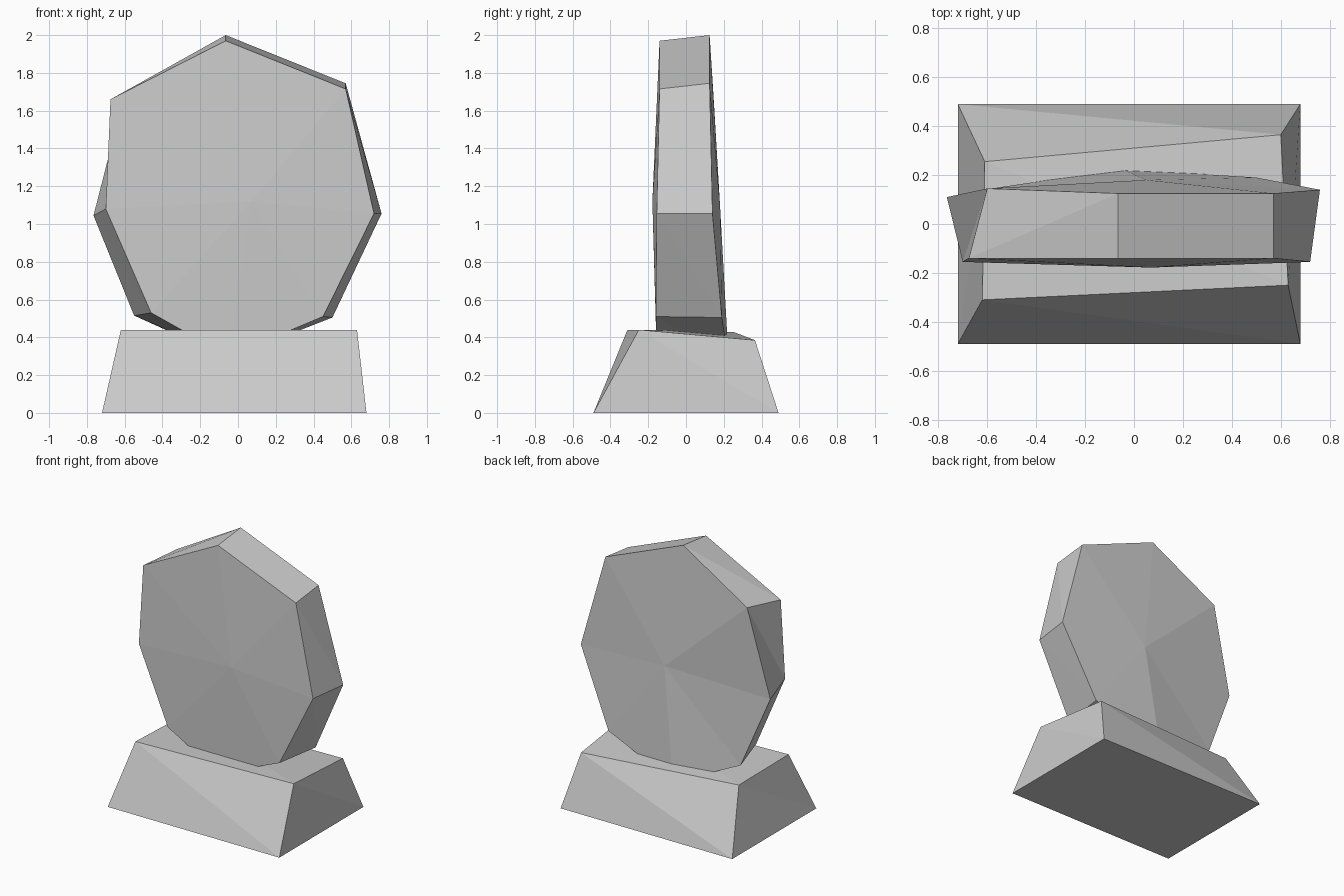
import bpy
import bmesh

# Remove the default cube
default_cube = bpy.data.objects.get("Cube")
if default_cube:
    bpy.data.objects.remove(default_cube, do_unlink=True)


def make_material(name, colour):
    material = bpy.data.materials.new(name)
    material.use_nodes = True
    material.diffuse_color = colour
    material.node_tree.nodes["Principled BSDF"].inputs["Base Color"].default_value = colour
    return material


def bridge_rings(bm, first, second):
    """Join two equal rings with a band of triangles."""
    count = len(first)
    for index in range(count):
        following = (index + 1) % count
        bm.faces.new((first[index], first[following], second[following]))
        bm.faces.new((first[index], second[following], second[index]))


def fan_cap(bm, ring, centre):
    """Close a ring with triangles that meet at a centre point."""
    middle = bm.verts.new(centre)
    for index, vertex in enumerate(ring):
        bm.faces.new((vertex, ring[(index + 1) % len(ring)], middle))


def finish_object(bm, name, material):
    bmesh.ops.recalc_face_normals(bm, faces=bm.faces[:])
    mesh = bpy.data.meshes.new(name)
    bm.to_mesh(mesh)
    bm.free()
    mesh.materials.append(material)
    part = bpy.data.objects.new(name, mesh)
    bpy.context.collection.objects.link(part)
    return part


stone = make_material("grey stone", (0.6, 0.6, 0.6, 1))

# Base block: rectangular foot with a smaller, uneven top
foot_outline = [(-.72, -.49, 0), (.68, -.49, 0), (.68, .49, 0), (-.72, .49, 0)]
top_outline = [(-.62, -.31, .44), (.63, -.25, .44), (.6, .365, .385), (-.61, .255, .427)]
bm = bmesh.new()
foot = [bm.verts.new(point) for point in foot_outline]
top = [bm.verts.new(point) for point in top_outline]
bridge_rings(bm, top, foot)
bm.faces.new(foot)
front_left, front_right, back_right, back_left = top
bm.faces.new((front_left, front_right, back_left))
bm.faces.new((front_right, back_right, back_left))
finish_object(bm, "stone_base", stone)

# Upright slab: rough eight-sided disc, clockwise from the top
front_outline = [
    (-.065, -.14, 1.97), (.57, -.14, 1.715), (.72, -.155, 1.055), (.45, -.16, .51),
    (-.05, -.155, .3), (-.46, -.16, .53), (-.7, -.155, 1.08), (-.675, -.14, 1.66),
]
back_outline = [
    (-.065, .125, 2), (.57, .125, 1.745), (.76, .14, 1.055), (.5, .19, .505),
    (-.05, .225, .29), (-.55, .15, .515), (-.765, .11, 1.045), (-.6, .145, 1.69),
]
bm = bmesh.new()
front_ring = [bm.verts.new(point) for point in front_outline]
back_ring = [bm.verts.new(point) for point in back_outline]
bridge_rings(bm, front_ring, back_ring)
fan_cap(bm, front_ring, (.07, -.178, 1.12))
fan_cap(bm, back_ring, (.05, .18, 1.1))
finish_object(bm, "round_slab", stone)
